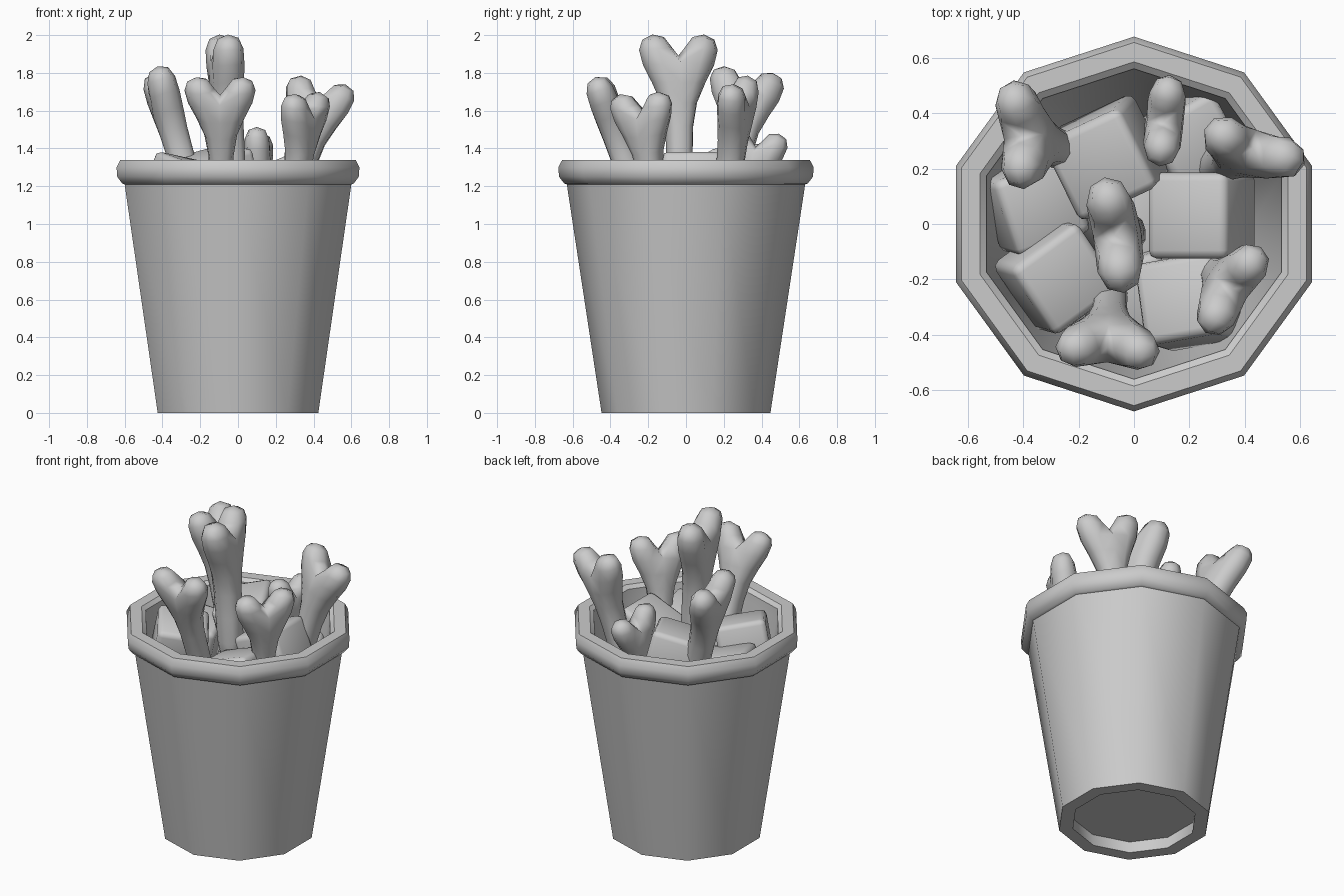
import bpy, bmesh, math
from mathutils import Vector, Matrix, Euler

if "Cube" in bpy.data.objects:
    bpy.data.objects.remove(bpy.data.objects["Cube"])


def finish(bm, name, angle):
    bmesh.ops.remove_doubles(bm, verts=bm.verts, dist=0.0005)
    bmesh.ops.recalc_face_normals(bm, faces=bm.faces)
    me = bpy.data.meshes.new(name)
    bm.to_mesh(me)
    bm.free()
    ob = bpy.data.objects.new(name, me)
    bpy.context.collection.objects.link(ob)
    bpy.ops.object.select_all(action='DESELECT')
    ob.select_set(True)
    bpy.context.view_layer.objects.active = ob
    bpy.ops.object.shade_smooth_by_angle(angle=math.radians(angle))
    return ob


def lathe(name, profile, sides):
    bm = bmesh.new()
    rings = []
    for k in range(sides):
        a = math.pi / 2 + k * math.tau / sides
        rings.append([bm.verts.new((r * math.cos(a), r * math.sin(a), z)) for r, z in profile])
    for k in range(sides):
        p, q = rings[k], rings[(k + 1) % sides]
        for i in range(len(profile) - 1):
            bm.faces.new((p[i], q[i], q[i + 1], p[i + 1]))
    return finish(bm, name, 40)


# Ten-sided bucket with rolled rim and recessed bottom
lathe("bucket", [(0, 0.10), (0.375, 0.10), (0.555, 1.26), (0.56, 1.32), (0.585, 1.34),
                 (0.655, 1.34), (0.676, 1.30), (0.672, 1.25), (0.645, 1.215), (0.631, 1.21),
                 (0.447, 0), (0.365, 0), (0.372, 0.075), (0, 0.075)], 10)


# Bone template: forked head on a shaft, softened by one subdivision
def bone_mesh():
    rows = [((0, -0.85), (0.075, -0.85), 0.065), ((0, -0.5), (0.072, -0.5), 0.065),
            ((0, -0.24), (0.078, -0.24), 0.068), ((0, -0.07), (0.22, -0.05), 0.085),
            ((0.05, 0.14), (0.23, 0.10), 0.08)]
    bm = bmesh.new()

    def quad(*pts):
        bm.faces.new([bm.verts.new(p) for p in pts])

    for s in (-1, 1):
        def corners(row):
            (ix, iz), (ox, oz), t = row
            return [(s * ix, -t * 1.1, iz), (s * ox, -t * 0.9, oz),
                    (s * ox, t * 0.9, oz), (s * ix, t * 1.1, iz)]
        for i in range(len(rows) - 1):
            a, b = corners(rows[i]), corners(rows[i + 1])
            for j in range(3):
                quad(a[j], a[j + 1], b[j + 1], b[j])
        quad(a[3], a[0], b[0], b[3])
        quad(*b)
        quad(*corners(rows[0]))
    ob = finish(bm, "bone_template", 180)
    ob.modifiers.new("soft", 'SUBSURF').levels = 1
    bpy.context.view_layer.update()
    me = bpy.data.meshes.new_from_object(ob.evaluated_get(bpy.context.evaluated_depsgraph_get()))
    bpy.data.objects.remove(ob)
    w = max(v.co.x for v in me.vertices)
    t = max(v.co.y for v in me.vertices)
    h = max(v.co.z for v in me.vertices)
    for v in me.vertices:
        v.co.x *= 0.205 / w
        v.co.y *= 0.085 / t
        if v.co.z > 0:
            v.co.z *= 0.10 / h
    return me


# Bones: left lobe, right lobe, point on the shaft, scale
bones = [((-0.42, 0.43, 1.71), (-0.40, 0.21, 1.74), (-0.30, 0.28, 1.35), 0.97),
         ((-0.05, -0.16, 1.90), (-0.09, 0.08, 1.90), (-0.04, -0.02, 1.35), 1.03),
         ((-0.20, -0.44, 1.69), (0.01, -0.45, 1.69), (-0.09, -0.33, 1.35), 0.92),
         ((0.30, -0.32, 1.60), (0.41, -0.15, 1.61), (0.31, -0.20, 1.30), 0.90),
         ((0.33, 0.31, 1.69), (0.53, 0.24, 1.65), (0.38, 0.22, 1.30), 0.95),
         ((0.10, 0.28, 1.43), (0.12, 0.46, 1.40), (0.10, 0.30, 1.10), 0.82)]
template = bone_mesh()
for n, (a, b, base, s) in enumerate(bones):
    a, b, base = Vector(a), Vector(b), Vector(base)
    mid = (a + b) / 2
    x = (b - a).normalized()
    z = mid - base
    z = (z - x * z.dot(x)).normalized()
    y = z.cross(x)
    m = Matrix((x, y, z)).transposed().to_4x4()
    ob = bpy.data.objects.new(f"bone_{n + 1}", template)
    ob.matrix_world = Matrix.Translation(mid) @ m @ Matrix.Scale(s, 4)
    bpy.context.collection.objects.link(ob)

# Rounded cubes piled inside: centre, tilt in degrees, size
cubes = [((-0.10, 0.24, 1.225), (6, -14, 25), 0.32),
         ((0.245, 0.03, 1.19), (0, -22, 0), 0.31),
         ((-0.36, 0.07, 1.11), (8, 12, 20), 0.29),
         ((-0.28, -0.19, 1.19), (12, 10, 36), 0.30),
         ((0.20, -0.28, 1.12), (-8, -16, 10), 0.30),
         ((0.20, 0.30, 1.02), (10, 10, 30), 0.28),
         ((-0.03, -0.26, 0.95), (10, 5, 15), 0.30),
         ((0.0, 0.02, 0.88), (5, 12, 40), 0.32)]
for n, (c, rot, size) in enumerate(cubes):
    bm = bmesh.new()
    bmesh.ops.create_cube(bm, size=size)
    bmesh.ops.bevel(bm, geom=bm.edges[:], offset=0.03, segments=2, profile=0.5, affect='EDGES')
    ob = finish(bm, f"cube_{n + 1}", 60)
    ob.location = c
    ob.rotation_euler = Euler([math.radians(r) for r in rot])
